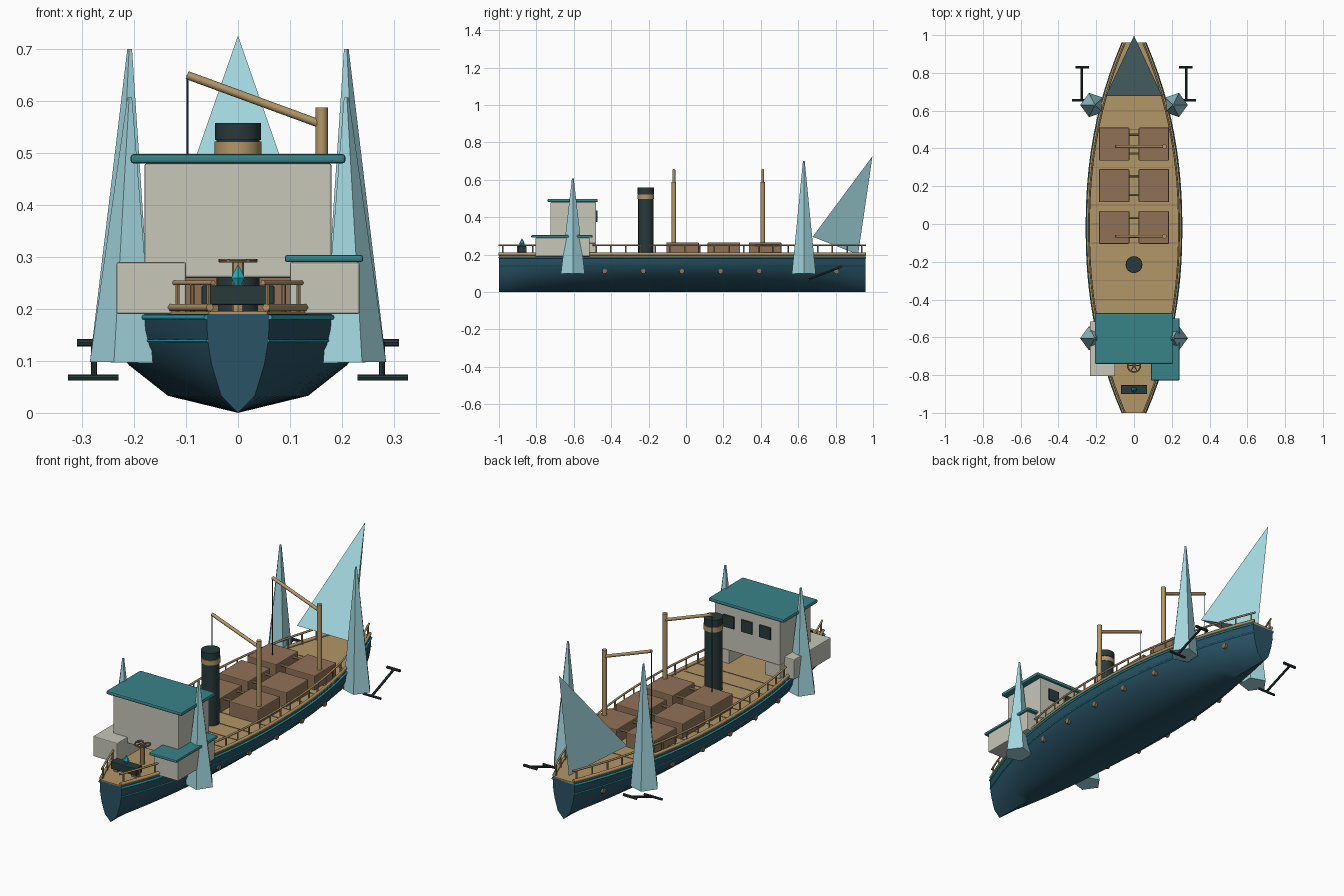
import bpy, bmesh, math
from mathutils import Vector, Matrix

old = bpy.data.objects.get("Cube")
if old:
    bpy.data.objects.remove(old, do_unlink=True)


def material(name, r, g, b):
    m = bpy.data.materials.new(name)
    m.use_nodes = True
    m.diffuse_color = (r, g, b, 1)
    m.node_tree.nodes["Principled BSDF"].inputs["Base Color"].default_value = (r, g, b, 1)
    return m


NAVY = material("navy hull", .022, .085, .13)
TEAL = material("teal roof", .04, .23, .25)
CYAN = material("cyan trim", .015, .42, .5)
WOOD = material("light wood", .45, .31, .14)
BROWN = material("brown wood", .28, .165, .095)
GREY = material("warm grey", .57, .57, .49)
DARK = material("dark iron", .022, .042, .045)
ICE = material("pale ice", .36, .67, .73)


def finish(name, bm, mat, bevel=0, smooth=0):
    bmesh.ops.recalc_face_normals(bm, faces=bm.faces)
    me = bpy.data.meshes.new(name)
    bm.to_mesh(me)
    bm.free()
    me.materials.append(mat)
    ob = bpy.data.objects.new(name, me)
    bpy.context.collection.objects.link(ob)
    if bevel:
        mod = ob.modifiers.new("bevel", 'BEVEL')
        mod.width, mod.segments = bevel, 2
    if smooth:
        bpy.ops.object.select_all(action='DESELECT')
        ob.select_set(True)
        bpy.context.view_layer.objects.active = ob
        bpy.ops.object.shade_smooth_by_angle(angle=math.radians(smooth))
    return ob


def add_box(bm, x, y, z):
    c = [(a[0] + a[1]) / 2 for a in (x, y, z)]
    s = [a[1] - a[0] for a in (x, y, z)]
    bmesh.ops.create_cube(bm, size=1, matrix=Matrix.Translation(c) @ Matrix.Diagonal((*s, 1)))


def add_rod(bm, a, b, r, r2=None, sides=8):
    a, b = Vector(a), Vector(b)
    d = b - a
    mat = Matrix.Translation((a + b) / 2) @ d.to_track_quat('Z', 'Y').to_matrix().to_4x4()
    bmesh.ops.create_cone(bm, cap_ends=True, segments=sides, radius1=r,
                          radius2=r if r2 is None else r2, depth=d.length, matrix=mat)


def boxes(name, mat, *items, bevel=0):
    bm = bmesh.new()
    for it in items:
        add_box(bm, *it)
    return finish(name, bm, mat, bevel)


def rods(name, mat, *items, smooth=40):
    bm = bmesh.new()
    for it in items:
        add_rod(bm, *it)
    return finish(name, bm, mat, smooth=smooth)


# Hull outline and cross-section
BACK, BOW, DECK = -1.0, .96, .19
SECTION = [(0, 0), (.54, .033), (.84, .092), (.95, .13), (.99, .16), (1, DECK)]


def half_width(y):
    return .25 * (1 - .76 * abs((y + .02) / .98) ** 2.2)


def stations(a, b, n):
    return [a + (b - a) * i / n for i in range(n + 1)]


# Hull
bm = bmesh.new()
outline = SECTION[::-1] + [(-u, z) for u, z in SECTION[1:]]
rings = [[bm.verts.new((u * half_width(y), y, z)) for u, z in outline]
         for y in stations(BACK, BOW, 32)]
for p, q in zip(rings, rings[1:]):
    for i in range(len(p) - 1):
        bm.faces.new((p[i], p[i + 1], q[i + 1], q[i]))
    bm.faces.new((p[-1], p[0], q[0], q[-1]))
bm.faces.new(rings[0])
bm.faces.new(rings[-1])
finish("hull", bm, NAVY, smooth=45)

# Deck and plank seams
bm = bmesh.new()
ys = stations(BACK, BOW, 32)
edge = [(half_width(y) - .004, y) for y in ys] + [(.004 - half_width(y), y) for y in ys[::-1]]
face = bm.faces.new([bm.verts.new((x, y, DECK - .005)) for x, y in edge])
top = bmesh.ops.extrude_face_region(bm, geom=[face])["geom"]
bmesh.ops.translate(bm, vec=(0, 0, .01), verts=[v for v in top if isinstance(v, bmesh.types.BMVert)])
finish("deck", bm, WOOD)
boxes("deck_seams", BROWN, *[((.02 - half_width(y), half_width(y) - .02), (y - .002, y + .002), (.19, .197))
                             for y in stations(-.4, .6, 10)])


# Rails, gunwales and trim lines following the hull side
def side_lines(name, mat, z, offset, r, a=BACK, b=BOW, scale=1):
    cu = bpy.data.curves.new(name, 'CURVE')
    cu.dimensions = '3D'
    cu.bevel_depth, cu.bevel_resolution, cu.use_fill_caps = r, 1, True
    for s in (-1, 1):
        ys = stations(a, b, 24)
        sp = cu.splines.new('POLY')
        sp.points.add(len(ys) - 1)
        for p, y in zip(sp.points, ys):
            p.co = (s * (half_width(y) * scale + offset), y, z, 1)
    cu.materials.append(mat)
    bpy.context.collection.objects.link(bpy.data.objects.new(name, cu))


side_lines("gunwales", WOOD, .203, -.006, .008)
side_lines("upper_trim", CYAN, .184, .001, .005)
side_lines("lower_trim", CYAN, .139, 0, .003, scale=.963)
side_lines("stern_rails", WOOD, .25, -.012, .005, BACK, -.8)
side_lines("main_rails", WOOD, .25, -.012, .005, -.5, BOW)
posts = stations(-.98, -.82, 2) + stations(-.48, .94, 18)
rods("rail_posts", WOOD, *[((s * (half_width(y) - .012), y, .19), (s * (half_width(y) - .012), y, .25), .004)
                           for y in posts for s in (-1, 1)])

# Portholes
rods("portholes", BROWN, *[((s * half_width(y) * .86, y, .11), (s * (half_width(y) * .9 + .007), y, .11), .013, .013, 12)
                           for y in stations(-.435, .805, 6) for s in (-1, 1)])

# Cabin, side rooms, roofs and windows
boxes("cabin", GREY, ((-.18, .18), (-.725, -.48), (.26, .48)),
      ((-.18, -.1), (-.725, -.48), (.19, .26)), ((.1, .18), (-.725, -.48), (.19, .26)), bevel=.004)
boxes("cabin_roof", TEAL, ((-.207, .207), (-.74, -.472), (.48, .498)), bevel=.006)
boxes("side_rooms", GREY, *[(tuple(sorted((s * .1, s * .234))), (-.805, -.515), (.19, .29))
                            for s in (-1, 1)], bevel=.004)
boxes("side_room_roof", TEAL, ((.09, .241), (-.828, -.5), (.29, .304)), bevel=.005)
boxes("cabin_windows", DARK, *[((x - .03, x + .03), (-.481, -.474), (.375, .435)) for x in (-.1, 0, .1)])

# Funnel
rods("funnel", DARK, ((0, -.215, .19), (0, -.215, .55), .041, .041, 16),
     ((0, -.215, .525), (0, -.215, .558), .044, .044, 16))
rods("funnel_band", WOOD, ((0, -.215, .498), (0, -.215, .522), .045, .045, 16))

# Cargo crates with linking bars
rows = (-.018, .203, .423)
boxes("cargo_crates", BROWN, *[((x - .08, x + .08), (y - .087, y + .087), (.19, .265))
                               for x in (-.105, .105) for y in rows], bevel=.004)
rods("cargo_bars", WOOD, *[((-.03, y + d, .25), (.03, y + d, .25), .006) for y in rows for d in (-.05, .05)])

# Cargo cranes
for name, y in (("rear", -.065), ("bow", .41)):
    rods(name + "_crane", WOOD, ((.161, y, .19), (.161, y, .588), .012, .012, 12),
         ((.161, y, .555), (-.098, y, .65), .008, .008, 10))
    rods(name + "_crane_rope", DARK, ((-.097, y, .65), (-.097, y, .26), .002))

# Ice spikes along the sides
for name, y, height, x in (("bow", .63, .7, .208), ("rear", -.605, .607, .208)):
    rods(name + "_ice_spikes", ICE, *[((s * .218, y, .097), (s * x, y, height), .067, .005, 5)
                                      for s in (-1, 1)], smooth=0)

# Leaning ice shard at the bow
bm = bmesh.new()
v = [bm.verts.new(p) for p in ((-.15, .677, .295), (.15, .677, .295), (0, .997, .726), (0, .92, .2))]
for i in range(4):
    bm.faces.new(v[:i] + v[i + 1:])
finish("bow_ice_shard", bm, ICE)

# Anchors
parts = []
for s in (-1, 1):
    parts += [((s * .31, .83, .135), (s * .238, .83, .135), .007),
              ((s * .277, .83, .135), (s * .277, .655, .068), .006),
              ((s * .327, .655, .068), (s * .23, .655, .068), .006)]
rods("anchors", DARK, *parts)

# Stern chest with crystal
boxes("stern_chest", DARK, ((-.07, .07), (-.9, -.853), (.208, .245)), bevel=.003)
boxes("chest_legs", BROWN, *[((x - .012, x + .012), (-.89, -.863), (.19, .21)) for x in (-.05, .05)])
rods("chest_crystal", CYAN, ((0, -.877, .245), (0, -.877, .26), .007, .015, 6),
     ((0, -.877, .26), (0, -.877, .285), .015, .001, 6), smooth=0)

# Steering wheel on its post
rods("wheel_post", WOOD, ((0, -.75, .19), (0, -.75, .292), .012))
bpy.ops.mesh.primitive_torus_add(location=(0, -.75, .293), major_radius=.034, minor_radius=.004,
                                 major_segments=20, minor_segments=6)
wheel = bpy.context.object
wheel.name = "wheel_rim"
wheel.data.materials.append(BROWN)
spokes = []
for i in range(3):
    d = Vector((math.cos(i * math.pi / 3), math.sin(i * math.pi / 3), 0)) * .038
    c = Vector((0, -.75, .293))
    spokes.append((c - d, c + d, .003, .003, 6))
rods("wheel_spokes", BROWN, *spokes)
